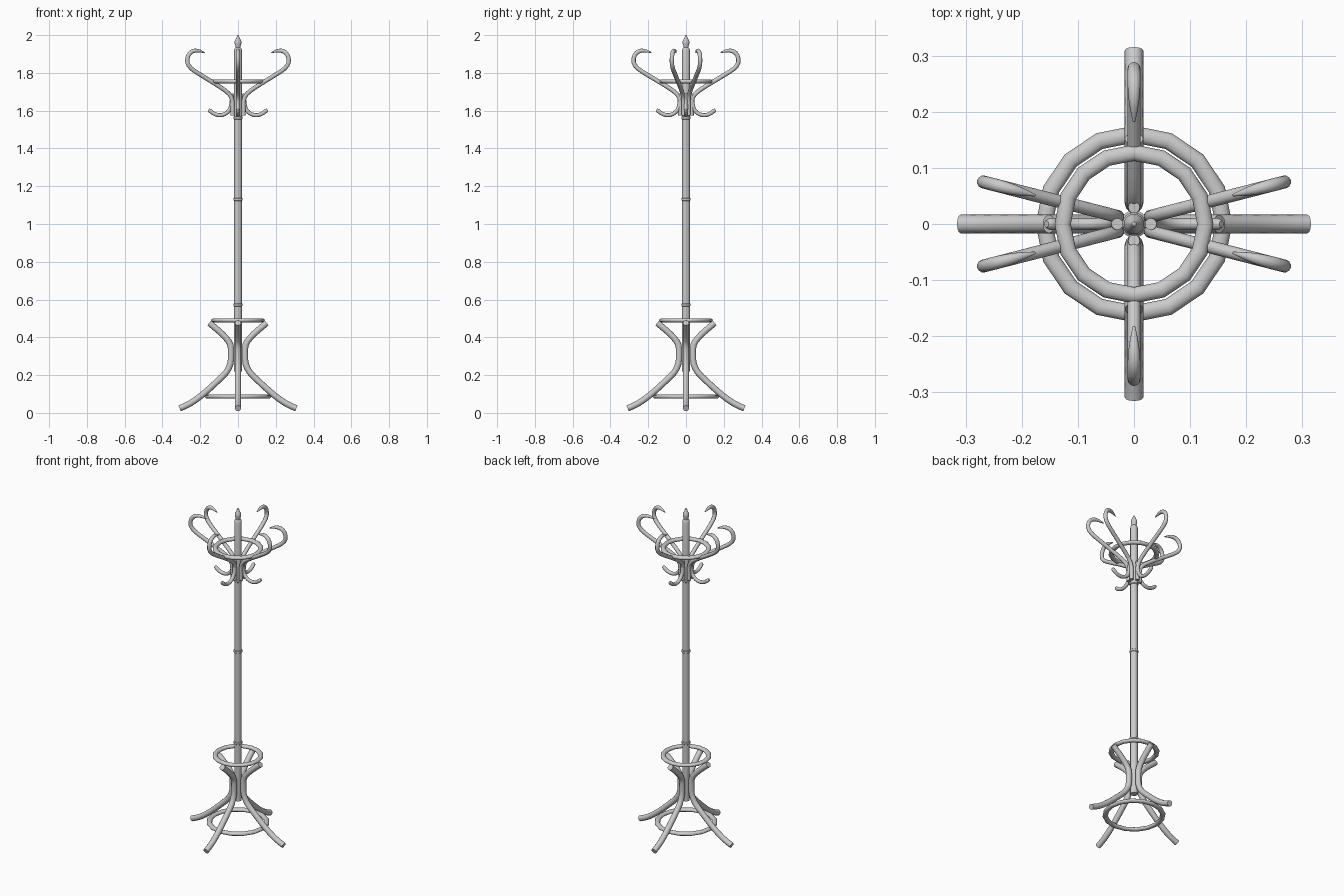
import bpy, bmesh, math
from mathutils import Vector, Matrix

if "Cube" in bpy.data.objects:
    bpy.data.objects.remove(bpy.data.objects["Cube"])


def finish(bm, name):
    bmesh.ops.recalc_face_normals(bm, faces=bm.faces)
    me = bpy.data.meshes.new(name)
    bm.to_mesh(me)
    bm.free()
    ob = bpy.data.objects.new(name, me)
    bpy.context.collection.objects.link(ob)
    bpy.ops.object.select_all(action='DESELECT')
    ob.select_set(True)
    bpy.context.view_layer.objects.active = ob
    bpy.ops.object.shade_smooth_by_angle(angle=math.radians(40))
    return ob


def smooth_path(pts, n=2):
    # Catmull-Rom through (r, z, radius) points
    p = [Vector(q) for q in pts]
    p = [2 * p[0] - p[1]] + p + [2 * p[-1] - p[-2]]
    out = []
    for i in range(1, len(p) - 2):
        a, b, c, d = p[i - 1:i + 3]
        for k in range(n):
            t = k / n
            out.append(0.5 * (2 * b + (c - a) * t + (2 * a - 5 * b + 4 * c - d) * t * t
                              + (3 * b - a - 3 * c + d) * t ** 3))
    return out + [p[-2]]


def bent_rod(name, pts, angle, side=0.0, sides=12):
    # round rod swept along a path in the r-z plane, turned about z
    path = smooth_path(pts)
    bm = bmesh.new()
    rings = []
    for i, q in enumerate(path):
        a, b = path[max(i - 1, 0)], path[min(i + 1, len(path) - 1)]
        t = Vector((b.x - a.x, 0, b.y - a.y)).normalized()
        n = Vector((-t.z, 0, t.x))
        c = Vector((q.x, 0, q.y))
        rings.append([bm.verts.new(c + q.z * (n * math.cos(2 * math.pi * k / sides)
                      + Vector((0, math.sin(2 * math.pi * k / sides), 0)))) for k in range(sides)])
    for r0, r1 in zip(rings, rings[1:]):
        for k in range(sides):
            j = (k + 1) % sides
            bm.faces.new((r0[k], r0[j], r1[j], r1[k]))
    bm.faces.new(rings[0])
    bm.faces.new(rings[-1])
    m = Matrix.Translation((0, side, 0)) @ Matrix.Rotation(angle, 4, 'Z')
    bmesh.ops.transform(bm, matrix=m, verts=bm.verts)
    return finish(bm, name)


def lathe(name, profile, steps, closed=False):
    bm = bmesh.new()
    vs = [bm.verts.new((r, 0, z)) for r, z in profile]
    pairs = list(zip(vs, vs[1:])) + ([(vs[-1], vs[0])] if closed else [])
    es = [bm.edges.new(p) for p in pairs]
    bmesh.ops.spin(bm, geom=vs + es, axis=(0, 0, 1), cent=(0, 0, 0),
                   angle=2 * math.pi, steps=steps, use_duplicate=False)
    bmesh.ops.remove_doubles(bm, verts=bm.verts, dist=1e-5)
    return finish(bm, name)


def hoop(name, z, major, rw, rh):
    prof = [(major + rw * math.cos(k * math.pi / 6), z + rh * math.sin(k * math.pi / 6))
            for k in range(12)]
    return lathe(name, prof, 16, True)


# centre pole with joint collars and finial
prof = [(0, 0.22), (0.021, 0.22)]
for z in (0.572, 1.13, 1.562):
    prof += [(0.021, z - 0.008), (0.0245, z - 0.005), (0.0245, z + 0.005), (0.021, z + 0.008)]
prof += [(0.021, 1.92), (0.019, 1.928), (0.013, 1.934), (0.014, 1.942), (0.018, 1.955),
         (0.018, 1.966), (0.012, 1.978), (0.007, 1.99), (0.004, 1.998), (0, 2.0)]
lathe("pole", prof, 16)

# hoops
hoop("foot_hoop", 0.086, 0.16, 0.015, 0.011)
hoop("umbrella_hoop", 0.49, 0.127, 0.0145, 0.011)
hoop("top_hoop", 1.755, 0.127, 0.0145, 0.011)

# legs
R = 0.0165
leg = [(0.309, 0.024, R), (0.255, 0.049, R), (0.19, 0.095, R), (0.115, 0.162, R),
       (0.062, 0.215, R), (0.04, 0.262, R), (0.037, 0.31, R), (0.04, 0.36, R),
       (0.065, 0.398, R), (0.105, 0.437, R), (0.152, 0.476, R)]
for i in range(4):
    bent_rod(f"leg_{i}", leg, i * math.pi / 2)

# large coat hooks
h = 0.0115
hook = [(0.03, 1.575, h), (0.03, 1.63, h), (0.036, 1.67, h), (0.065, 1.703, h),
        (0.13, 1.745, h), (0.205, 1.79, h), (0.255, 1.823, h), (0.277, 1.855, h),
        (0.272, 1.892, h), (0.25, 1.914, h), (0.222, 1.918, 0.0095), (0.2, 1.913, 0.006),
        (0.182, 1.907, 0.002)]
a = math.radians(14.4)
for i, (ang, s) in enumerate([(a, 0.006), (-a, -0.006), (math.pi - a, 0.006),
                              (math.pi + a, -0.006), (math.pi / 2, 0), (-math.pi / 2, 0)]):
    bent_rod(f"coat_hook_{i}", hook, ang, s)

# small lower hooks
s = 0.0105
small = [(0.03, 1.69, s), (0.033, 1.655, s), (0.038, 1.62, s), (0.055, 1.592, s),
         (0.083, 1.577, s), (0.112, 1.578, s), (0.135, 1.589, s), (0.15, 1.601, s),
         (0.156, 1.606, 0.006)]
for i in range(4):
    bent_rod(f"lower_hook_{i}", small, i * math.pi / 2)
